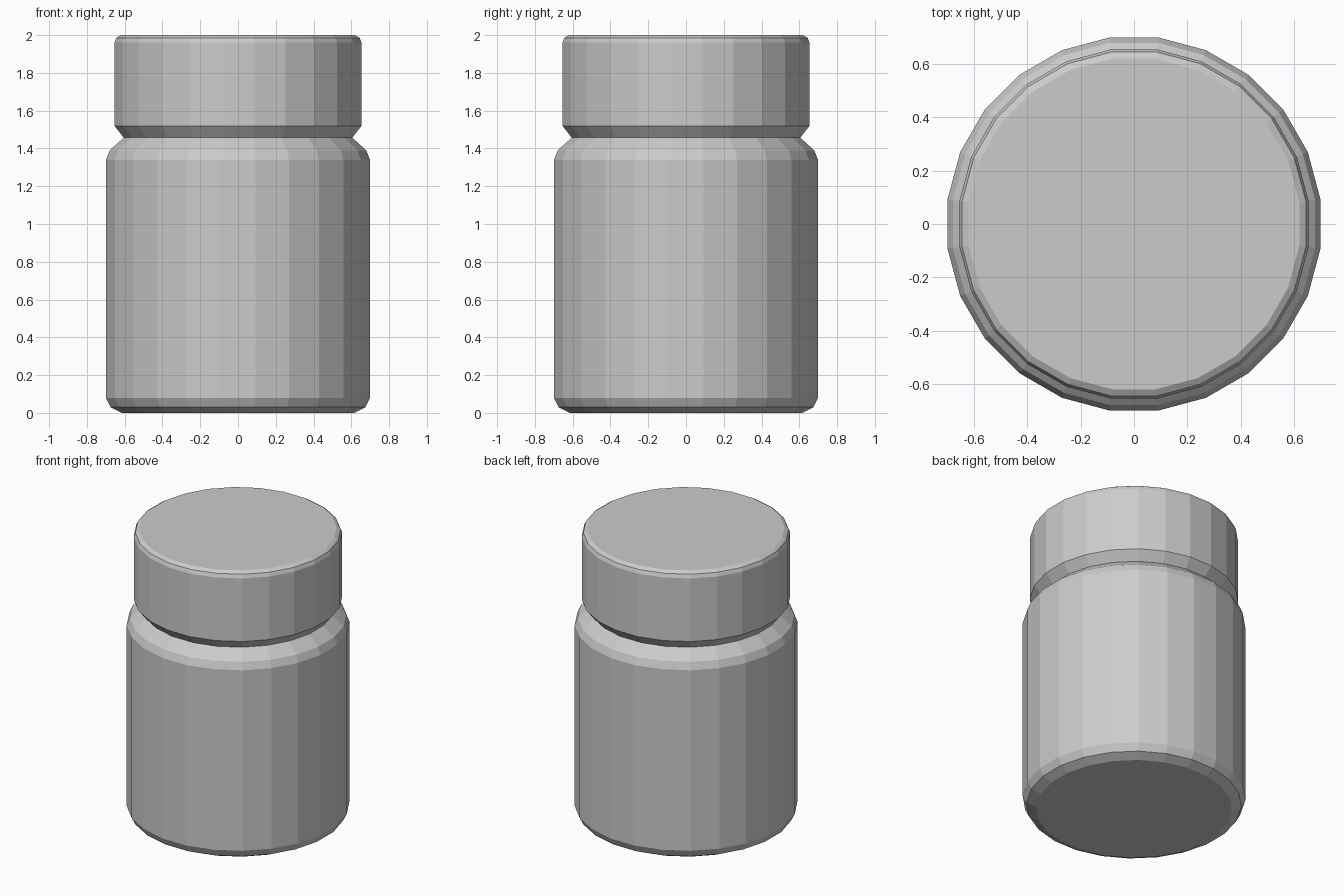
import bpy
import bmesh
import math

if "Cube" in bpy.data.objects:
    bpy.data.objects.remove(bpy.data.objects["Cube"], do_unlink=True)

SIDES = 24

grey = bpy.data.materials.new("plain grey")
grey.use_nodes = True
colour = (0.6, 0.6, 0.6, 1)
grey.diffuse_color = colour
grey.node_tree.nodes["Principled BSDF"].inputs["Base Color"].default_value = colour


def lathe(name, profile):
    """Closed flat-shaded solid turned from (radius, height) points."""
    bm = bmesh.new()
    rings = []
    for r, z in profile:
        angles = [2 * math.pi * (i + 0.5) / SIDES for i in range(SIDES)]
        rings.append([bm.verts.new((r * math.cos(a), r * math.sin(a), z)) for a in angles])
    for low, high in zip(rings, rings[1:]):
        for i in range(SIDES):
            j = (i + 1) % SIDES
            bm.faces.new((low[i], low[j], high[j], high[i]))
    bm.faces.new(rings[0][::-1])
    bm.faces.new(rings[-1])
    mesh = bpy.data.meshes.new(name)
    bm.to_mesh(mesh)
    bm.free()
    mesh.materials.append(grey)
    obj = bpy.data.objects.new(name, mesh)
    bpy.context.collection.objects.link(obj)
    return obj


# Jar body with bevelled base and sloping shoulder
lathe("jar_body", [(0.62, 0), (0.68, 0.03), (0.705, 0.08), (0.705, 1.34),
                   (0.685, 1.39), (0.61, 1.457)])

# Screw cap with bevelled rims
lathe("jar_cap", [(0.61, 1.457), (0.66, 1.52), (0.66, 1.96), (0.65, 1.985), (0.625, 2.0)])
